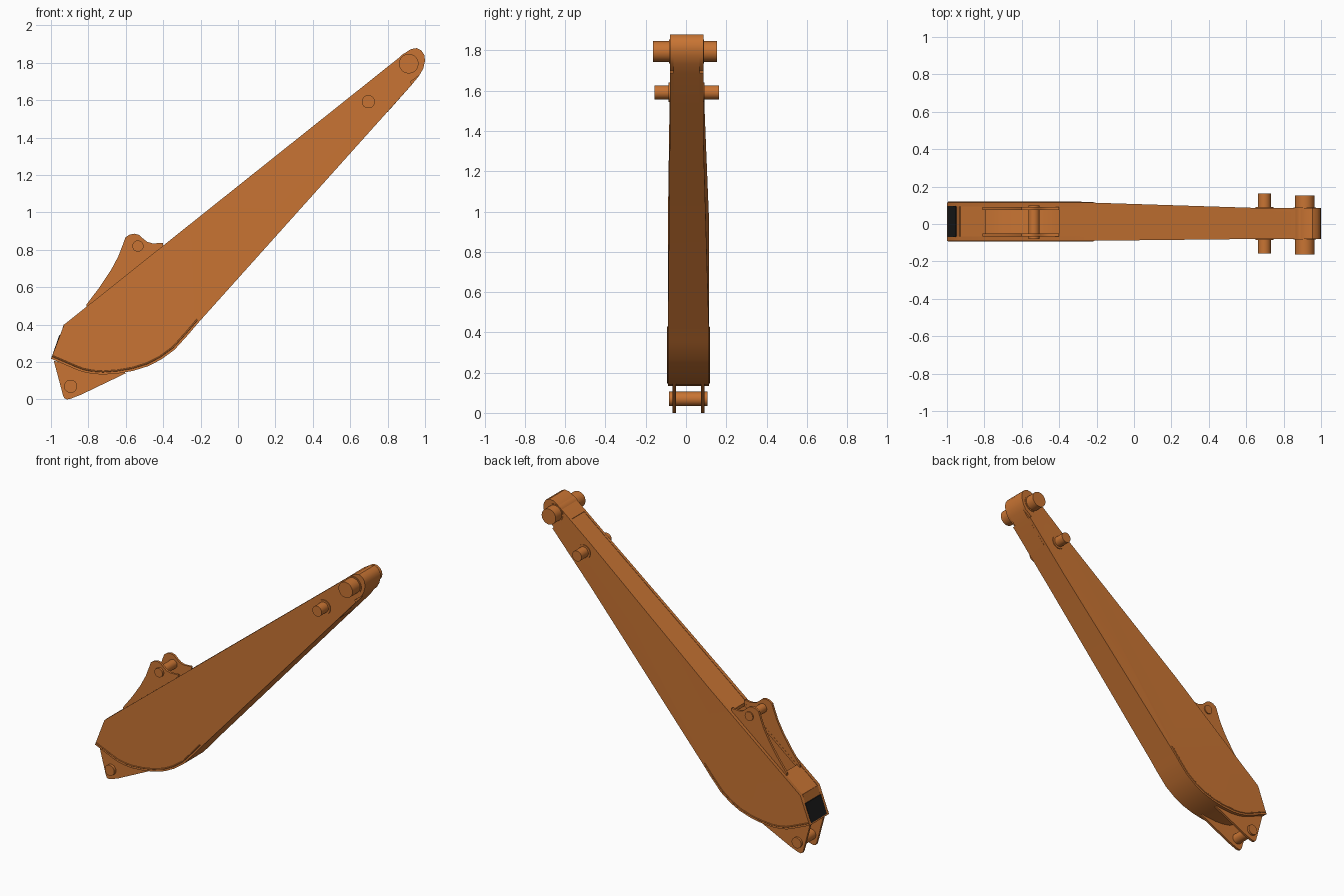
import bpy, bmesh, math
from mathutils import Vector

if "Cube" in bpy.data.objects:
    bpy.data.objects.remove(bpy.data.objects["Cube"])


def material(name, rgb):
    m = bpy.data.materials.new(name)
    m.diffuse_color = (*rgb, 1)
    m.use_nodes = True
    m.node_tree.nodes["Principled BSDF"].inputs["Base Color"].default_value = m.diffuse_color
    return m


ORANGE = material("burnt_orange", (0.58, 0.175, 0.033))
DARK = material("near_black", (0.012, 0.012, 0.012))
HALF = 0.1025      # half width of the arm at its wide end
MID = 0.0125       # y of the arm's centre plane at its wide end


def finish(name, bm, mat):
    bmesh.ops.recalc_face_normals(bm, faces=bm.faces)
    mesh = bpy.data.meshes.new(name)
    bm.to_mesh(mesh)
    bm.free()
    mesh.materials.append(mat)
    ob = bpy.data.objects.new(name, mesh)
    bpy.context.collection.objects.link(ob)
    bpy.context.view_layer.objects.active = ob
    ob.select_set(True)
    bpy.ops.object.shade_smooth_by_angle(angle=math.radians(32))
    ob.select_set(False)
    return ob


def taper(x, y):
    """Map a y measured from the centre plane to the narrowing arm."""
    t = min(max((x + 0.25) / 0.9, 0), 1)
    return MID + t * (0.003 - MID) + y * (1 + t * (0.083 / HALF - 1))


def plate(name, pts, y0, y1, mat=ORANGE):
    """Extrude an x-z outline between y0 and y1, then taper it along x."""
    bm = bmesh.new()
    face = bm.faces.new([bm.verts.new((x, y0, z)) for x, z in pts])
    ext = bmesh.ops.extrude_face_region(bm, geom=[face])
    moved = [g for g in ext["geom"] if isinstance(g, bmesh.types.BMVert)]
    bmesh.ops.translate(bm, verts=moved, vec=(0, y1 - y0, 0))
    for x in (-0.25, 0.65):
        bmesh.ops.bisect_plane(bm, geom=bm.verts[:] + bm.edges[:] + bm.faces[:],
                               plane_co=(x, 0, 0), plane_no=(1, 0, 0))
    for v in bm.verts:
        v.co.y = taper(v.co.x, v.co.y)
    return finish(name, bm, mat)


def pair(name, pts, inner, outer):
    plate("back_" + name, pts, inner, outer)
    plate("front_" + name, pts, -outer, -inner)


def pin(name, x, z, r, y0, y1):
    bm = bmesh.new()
    bmesh.ops.create_cone(bm, cap_ends=True, segments=40, radius1=r, radius2=r, depth=y1 - y0)
    for v in bm.verts:
        v.co = Vector((x + v.co.x, (y0 + y1) / 2 + v.co.z, z + v.co.y))
    return finish(name, bm, ORANGE)


def offset(path, d):
    """Shift a polyline sideways by d (to its left)."""
    out = []
    for i, p in enumerate(path):
        a, b = Vector(path[max(i - 1, 0)]), Vector(path[min(i + 1, len(path) - 1)])
        t = (b - a).normalized()
        out.append((p[0] - t.y * d, p[1] + t.x * d))
    return out


def top(x):
    return 0.40 + (x + 0.93) * 0.797


# Arm outline: lower edge left to right, then the rounded tip
lower = [(-1.0, 0.218), (-0.87, 0.162), (-0.83, 0.147), (-0.78, 0.137), (-0.72, 0.133),
         (-0.64, 0.139), (-0.56, 0.153), (-0.48, 0.178), (-0.41, 0.214), (-0.34, 0.265),
         (-0.27, 0.342), (-0.206, 0.417), (0.933, 1.687)]
tip = [(0.97, 1.733), (0.99, 1.768), (1.0, 1.81), (0.996, 1.842), (0.98, 1.866),
       (0.955, 1.878), (0.925, 1.873), (0.89, top(0.89))]
inner_lower = offset(lower, 0.016)

# Box body: two webs, bottom plate, top plates, end plate and solid tip
pair("side_web", inner_lower + tip + [(-0.93, 0.40)], 0.08, HALF)
plate("bottom_plate", lower + inner_lower[::-1], -HALF, HALF)


def top_strip(name, x0, x1, y0, y1):
    plate(name, [(x0, top(x0) - 0.025), (x1, top(x1) - 0.025),
                 (x1, top(x1) - 0.003), (x0, top(x0) - 0.003)], y0, y1)


top_strip("top_plate", -0.40, 0.85, -0.08, 0.08)
top_strip("top_end_plate", -0.93, -0.79, -0.08, 0.08)
top_strip("back_top_rim", -0.79, -0.40, 0.062, 0.08)
top_strip("front_top_rim", -0.79, -0.40, -0.08, -0.062)
plate("end_plate", [(-0.985, 0.228), (-0.955, 0.22), (-0.905, 0.39), (-0.932, 0.40)], -0.08, 0.08)
plate("dark_end_panel", [(-0.998, 0.222), (-0.98, 0.222), (-0.94, 0.345), (-0.955, 0.345)],
      -0.083, 0.083, DARK)
plate("tip_block", [(0.80, 1.537), (0.933, 1.687)] + tip + [(0.80, top(0.80))], -0.08, 0.08)

# Upper cylinder bracket ears
upper_ear = [(-0.81, 0.485), (-0.81, 0.508), (-0.74, 0.60), (-0.68, 0.69), (-0.64, 0.765),
             (-0.615, 0.83), (-0.602, 0.866), (-0.58, 0.881), (-0.555, 0.886), (-0.53, 0.88),
             (-0.51, 0.862), (-0.485, 0.842), (-0.455, 0.834), (-0.40, 0.837), (-0.40, 0.80)]
pair("upper_ear", upper_ear, 0.063, 0.078)

# Lower bracket ears
lower_ear = [(-0.985, 0.207), (-0.935, 0.02), (-0.928, 0.006), (-0.915, 0.0), (-0.895, 0.004),
             (-0.84, 0.025), (-0.60, 0.140), (-0.62, 0.155), (-0.80, 0.155)]
pair("lower_ear", lower_ear, 0.063, 0.079)

# Pins and their collars
pin("upper_bracket_pin", -0.535, 0.82, 0.03, -0.08, 0.098)
pin("lower_bracket_pin", -0.895, 0.07, 0.035, -0.085, 0.107)
pin("tip_pin", 0.913, 1.795, 0.052, -0.163, 0.153)
pin("tip_collar", 0.913, 1.795, 0.06, -0.084, 0.089)
pin("middle_pin", 0.697, 1.592, 0.035, -0.157, 0.163)
pin("middle_collar", 0.697, 1.592, 0.048, -0.086, 0.091)

# Weld beads along the seam between the webs and the bottom plate
for side, y in (("back", HALF), ("front", -HALF)):
    cu = bpy.data.curves.new(side + "_weld_bead", "CURVE")
    cu.dimensions = "3D"
    cu.bevel_depth = 0.004
    cu.bevel_resolution = 2
    cu.materials.append(ORANGE)
    seam = inner_lower[:-1]
    sp = cu.splines.new("POLY")
    sp.points.add(len(seam) - 1)
    for p, (x, z) in zip(sp.points, seam):
        p.co = (x, taper(x, y), z, 1)
    bpy.context.collection.objects.link(bpy.data.objects.new(side + "_weld_bead", cu))
